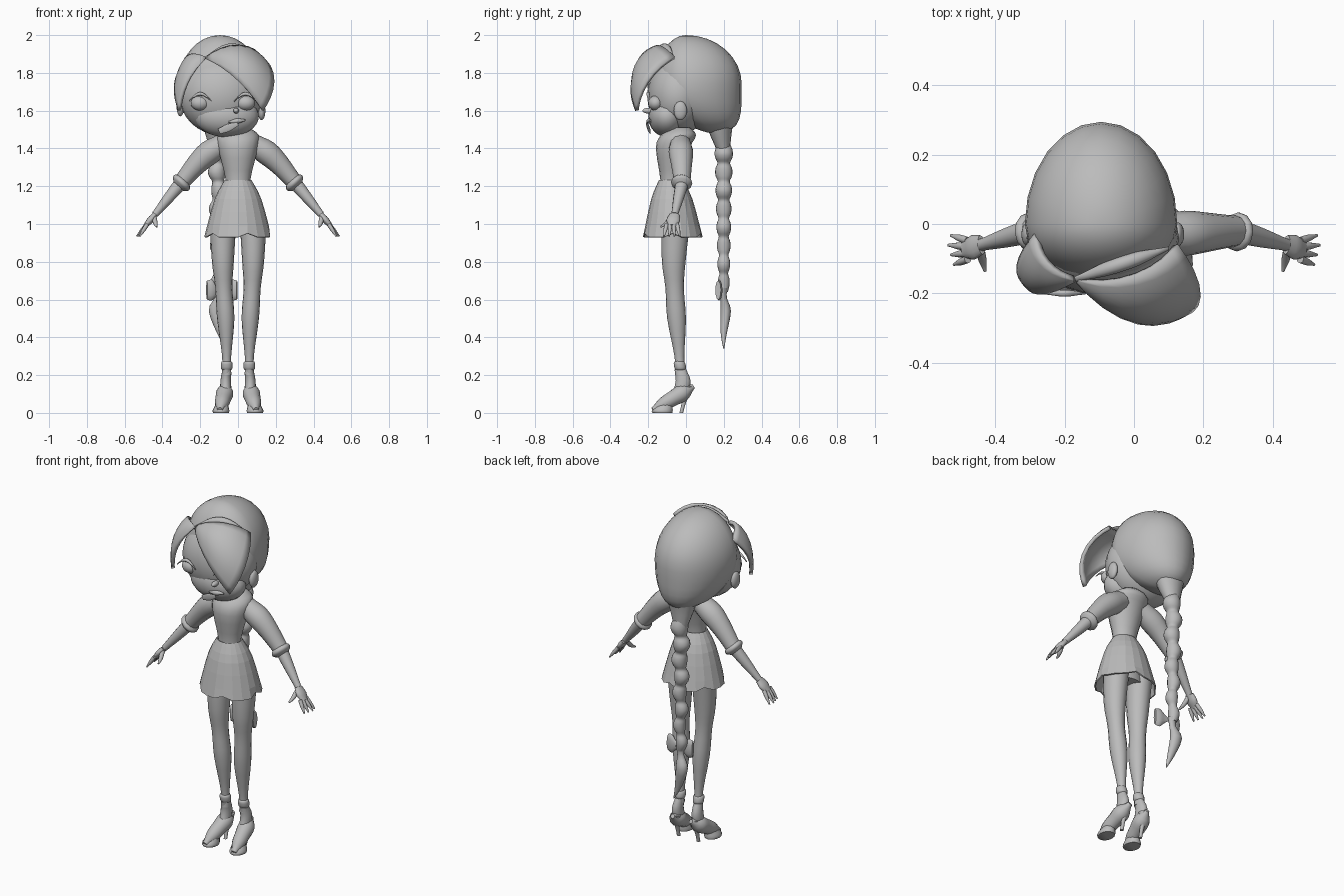
import bpy, bmesh
from math import sin, cos, pi, radians
from mathutils import Vector

default_cube = bpy.data.objects.get("Cube")
if default_cube:
    bpy.data.objects.remove(default_cube)

grey = bpy.data.materials.new("plain_grey")
grey.use_nodes = True
grey.diffuse_color = (0.5, 0.5, 0.5, 1)
grey.node_tree.nodes["Principled BSDF"].inputs["Base Color"].default_value = grey.diffuse_color


def finish(name, bm, smooth=True, thickness=0):
    bmesh.ops.recalc_face_normals(bm, faces=bm.faces)
    mesh = bpy.data.meshes.new(name)
    bm.to_mesh(mesh)
    bm.free()
    mesh.materials.append(grey)
    part = bpy.data.objects.new(name, mesh)
    bpy.context.collection.objects.link(part)
    if thickness:
        solidify = part.modifiers.new("thickness", "SOLIDIFY")
        solidify.thickness, solidify.offset = thickness, 0
    if smooth:
        bpy.ops.object.select_all(action="DESELECT")
        part.select_set(True)
        bpy.context.view_layer.objects.active = part
        bpy.ops.object.shade_smooth_by_angle(angle=radians(60))


def skin(name, rings, capped=True, **options):
    """Join closed rings of equal size into a surface."""
    bm = bmesh.new()
    loops = [[bm.verts.new(point) for point in ring] for ring in rings]
    for low, high in zip(loops, loops[1:]):
        for i in range(len(low)):
            bm.faces.new((low[i - 1], low[i], high[i], high[i - 1]))
    if capped:
        bm.faces.new(loops[0])
        bm.faces.new(loops[-1])
    finish(name, bm, **options)


def spline(rows, steps=3):
    """Smooth curve through rows of numbers."""
    result, last = [], len(rows) - 1
    for i in range(last):
        before, start, end, after = (rows[min(max(i + k, 0), last)] for k in (-1, 0, 1, 2))
        for j in range(steps):
            t = j / steps
            result.append([q + t / 2 * (r - p + t * (2 * p - 5 * q + 4 * r - s + t * (3 * (q - r) + s - p)))
                           for p, q, r, s in zip(before, start, end, after)])
    return result + [rows[-1]]


def level_rings(rows, deep, sides, side=1):
    """Horizontal ellipses from height, centre x, centre y and half width."""
    angles = [2 * pi * i / sides for i in range(sides)]
    return [[Vector((side * x + width * cos(a), y + deep * width * sin(a), z)) for a in angles]
            for z, x, y, width in spline(rows)]


def column(name, rows, deep=1, sides=16, side=1):
    skin(name, level_rings(rows, deep, sides, side))


def tube(name, start, end, radii, flat=1, bend=0, side=1, sides=12):
    """Tapered limb from start to end, bowed upward by bend."""
    mirror = Vector((side, 1, 1))
    start, end = Vector(start) * mirror, Vector(end) * mirror
    across = (end - start).cross(Vector((0, 1, 0))).normalized()
    over = (end - start).cross(across).normalized()
    profile = spline([(r,) for r in radii])
    rings = []
    for i, (radius,) in enumerate(profile):
        t = i / (len(profile) - 1)
        centre = start.lerp(end, t) + Vector((0, 0, bend * sin(pi * t)))
        rings.append([centre + radius * (across * cos(2 * pi * k / sides) + over * flat * sin(2 * pi * k / sides))
                      for k in range(sides)])
    skin(name, rings)


def ball(name, centre, size, warp=None):
    bm = bmesh.new()
    bmesh.ops.create_uvsphere(bm, u_segments=24, v_segments=16, radius=1)
    for vert in bm.verts:
        local = warp(vert.co) if warp else vert.co
        vert.co = Vector(centre) + local * Vector(size)
    finish(name, bm)


def hair_sheet(name, part, crown, tip, bulge, cells=8):
    """Lock fanning out from the parting and bulging away from the head."""
    part, crown, tip = Vector(part), Vector(crown), Vector(tip)
    bm = bmesh.new()
    grid = []
    for i in range(cells + 1):
        u, row = i / cells, []
        for j in range(cells + 1):
            v = j / cells
            point = part.lerp(crown.lerp(tip, v), u * .97 + .03)
            swell = bulge * (sin(pi * u) + u * sin(pi * v))
            row.append(bm.verts.new(point + swell * (point - head).normalized()))
        grid.append(row)
    for near, far in zip(grid, grid[1:]):
        for j in range(cells):
            bm.faces.new((near[j], near[j + 1], far[j + 1], far[j]))
    finish(name, bm, thickness=.02)


def cap_shape(p):
    """Deep at the back, shallow in front, hanging backward below."""
    droop = .5 * p.z * p.z if p.z < 0 else 0
    return Vector((p.x, p.y * (1 if p.y > 0 else .55) + droop, p.z))


# Head, turned slightly to its left
head = Vector((-.1, 0, 1.7))
ball("face", (-.09, -.04, 1.68), (.22, .165, .21))
ball("jaw", (-.06, -.1, 1.57), (.17, .1, .11))
ball("left_ear", (.125, -.03, 1.6), (.02, .035, .05))
ball("right_ear", (-.305, -.03, 1.62), (.02, .035, .05))
ball("nose", (-.01, -.2, 1.6), (.015, .03, .015))
for label, x in (("left", .04), ("right", -.2)):
    ball(label + "_eye", (x, -.16, 1.64), (.05, .04, .04))
    tube(label + "_lashes", (x - .06, -.2, 1.65), (x + .06, -.2, 1.65), (.003, .01, .003), bend=.04)
tube("lips", (-.05, -.2, 1.54), (.04, -.19, 1.55), (.004, .014, .004))
tube("chin_flap", (-.1, -.19, 1.49), (0, -.21, 1.53), (.015, .02, .01), flat=.2)

# Hair cap and parted fringe
parting = (-.17, -.16, 1.88)
ball("hair_cap", (-.095, 0, 1.74), (.22, .295, .26), cap_shape)
hair_sheet("left_fringe", parting, (.12, -.06, 1.88), (.13, -.26, 1.6), .075)
hair_sheet("right_fringe", parting, (-.28, -.03, 1.85), (-.31, -.17, 1.6), .04)
tube("parting_lock", parting, (.1, -.07, 1.89), (.008, .02, .02, .005), bend=.05)

# Braid of rounded links with a tied tail
links = 8
braid = []
for i in range(links * 4 + 1):
    drop = i / (links * 4)
    width = (.05 - .02 * drop) * (.7 + .3 * abs(sin(pi * i / 4)))
    braid.append((1.42 - .78 * drop, -.105 + .008 * sin(pi * i / 4), .2, width))
column("braid", braid)
column("braid_root", [(1.6, -.1, .18, .11), (1.5, -.1, .18, .08), (1.38, -.105, .2, .04)], .8)
column("braid_tail", [(.34, -.06, .2, .003), (.42, -.09, .2, .02), (.54, -.12, .21, .035),
                      (.61, -.105, .2, .02), (.66, -.1, .2, .025)], .8)
for label, side in (("left", 1), ("right", -1)):
    tube(label + "_bow_loop", (-.085, .19, .65), (-.085 + .08 * side, .17, .65), (.01, .03, .055, .05), flat=.3)

# Torso, neck and hips
column("torso", [(1.15, 0, -.08, .08), (1.23, 0, -.08, .065), (1.4, 0, -.07, .105),
                 (1.47, 0, -.04, .11), (1.51, 0, -.03, .06)], .85)
column("neck", [(1.47, 0, -.04, .04), (1.56, -.03, -.04, .04)])
column("hips", [(.95, 0, -.06, .1), (1.15, 0, -.07, .09)], .7)

# Faceted skirt with notches pulled into the hem
skirt = level_rings([(.93, 0, -.07, .175), (1.13, 0, -.075, .12), (1.23, 0, -.08, .068)], .88, 20)
for point in skirt[0][::4]:
    point.x *= .93
    point.z += .02
skin("skirt", skirt, capped=False, smooth=False, thickness=.008)

# Legs, shoes, arms and hands, mirrored
for label, side in (("left", 1), ("right", -1)):
    column(label + "_leg", [(.2, .06, -.03, .025), (.3, .06, -.035, .024), (.5, .065, -.05, .046),
                            (.66, .075, -.06, .045), (.8, .08, -.065, .058), (1, .08, -.055, .07)], 1.08, side=side)
    column(label + "_ankle_strap", [(.225, .06, -.03, .02), (.235, .06, -.03, .03),
                                    (.265, .06, -.035, .03), (.275, .06, -.035, .02)], side=side)
    tube(label + "_shoe", (.06, .04, .14), (.095, -.175, .015), (.012, .045, .042, .036, .015), side=side)
    column(label + "_instep", [(.1, .065, -.03, .03), (.17, .065, -.015, .028), (.23, .06, -.03, .022)], 1.4, side=side)
    column(label + "_sole", [(0, .09, -.125, .042), (.015, .09, -.125, .044), (.05, .085, -.11, .03)], 1.25, side=side)
    column(label + "_heel", [(0, .065, -.025, .01), (.06, .065, -.01, .012), (.14, .06, .01, .028)], side=side)

    shoulder, elbow, wrist = Vector((.07, -.03, 1.43)), Vector((.3, -.02, 1.22)), Vector((.44, -.06, 1.05))
    tube(label + "_sleeve", shoulder, elbow, (.055, .065, .055, .044), bend=.025, side=side)
    tube(label + "_cuff", shoulder.lerp(elbow, .92), elbow.lerp(wrist, .12), (.035, .054, .054, .035), side=side)
    tube(label + "_forearm", elbow, wrist, (.035, .028, .018), side=side)
    palm = Vector((.49, -.075, .99))
    tube(label + "_palm", wrist, palm, (.014, .018, .012), flat=2, side=side)
    for finger in range(4):
        spread = finger - 1.5
        knuckle = palm + Vector((-.01, spread * .018, .01))
        fingertip = palm + Vector((.046 - .008 * abs(spread - .5), spread * .028, -.055))
        tube(f"{label}_finger_{finger + 1}", knuckle, fingertip, (.011, .01, .004), side=side)
    tube(label + "_thumb", wrist + Vector((.005, -.01, -.005)), palm + Vector((-.06, -.06, -.005)),
         (.013, .012, .005), bend=-.01, side=side)
